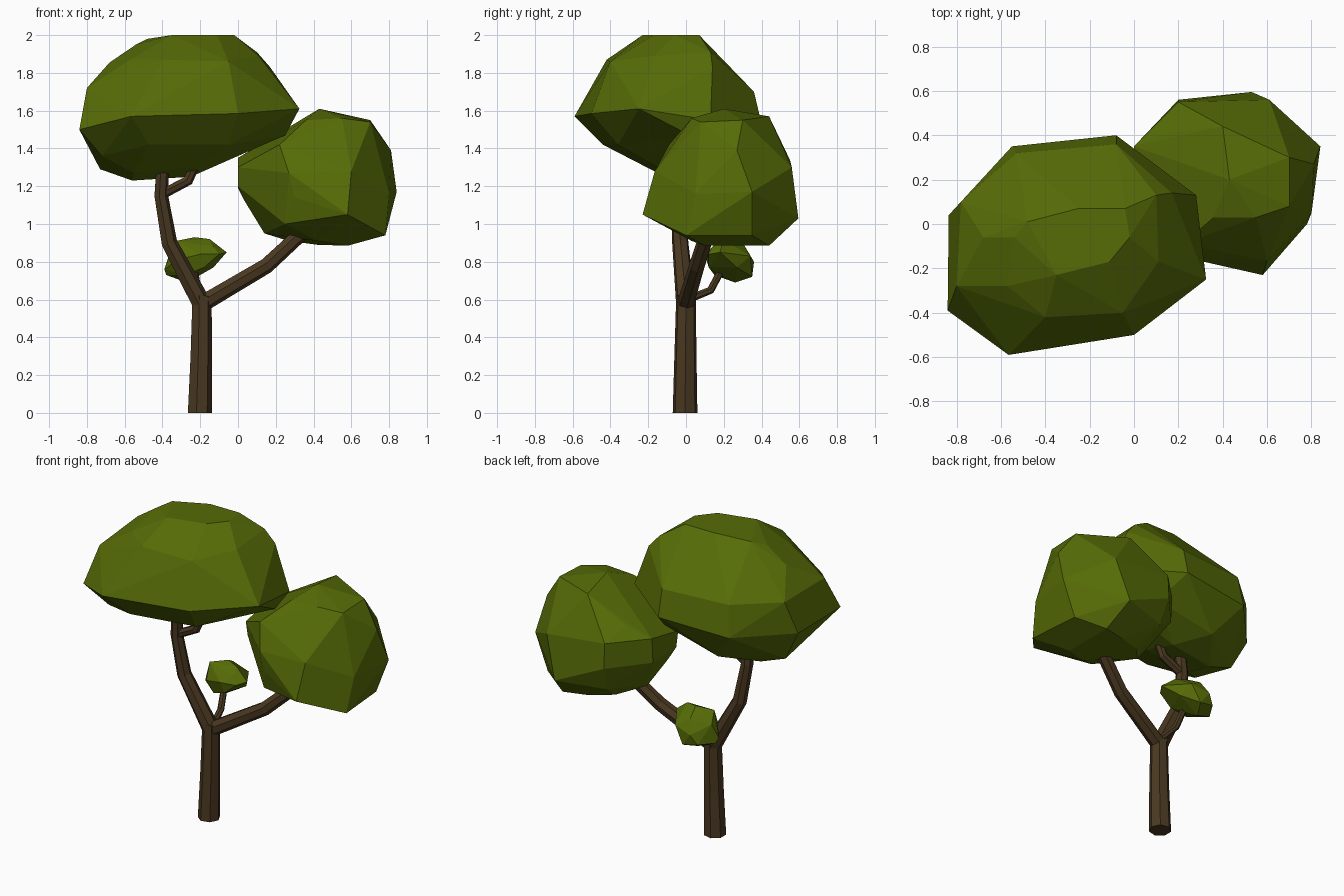
import bpy, bmesh, math
from mathutils import Vector


def material(name, rgb):
    m = bpy.data.materials.new(name)
    m.diffuse_color = (*rgb, 1)
    return m


BARK = material("brown bark", (0.068, 0.040, 0.015))
LEAF = material("olive green leaves", (0.092, 0.148, 0.002))


def finish(name, bm, mat):
    bmesh.ops.recalc_face_normals(bm, faces=bm.faces[:])
    me = bpy.data.meshes.new(name)
    bm.to_mesh(me)
    bm.free()
    me.materials.append(mat)
    ob = bpy.data.objects.new(name, me)
    bpy.context.collection.objects.link(ob)
    return ob


def limb(name, path, sides=7):
    """Faceted tube through (x, y, z, radius) points."""
    bm = bmesh.new()
    pts = [Vector(p[:3]) for p in path]
    rings = []
    for i, p in enumerate(pts):
        t = pts[min(i + 1, len(pts) - 1)] - pts[max(i - 1, 0)]
        if i == 0 and p.z == 0:
            t = Vector((0, 0, 1))
        t.normalize()
        u = Vector((0, 1, 0)).cross(t).normalized()
        v = t.cross(u)
        r = path[i][3]
        rings.append([bm.verts.new(p + r * (math.cos(a) * u + math.sin(a) * v))
                      for a in (math.tau * k / sides for k in range(sides))])
    for a, b in zip(rings, rings[1:]):
        for k in range(sides):
            n = (k + 1) % sides
            bm.faces.new((a[k], a[n], b[n], b[k]))
    bm.faces.new(rings[0])
    bm.faces.new(rings[-1])
    return finish(name, bm, BARK)


def crown(name, points):
    """Faceted leaf clump: hull around a few corner points."""
    bm = bmesh.new()
    for p in points:
        bm.verts.new(p)
    bmesh.ops.convex_hull(bm, input=bm.verts[:])
    bmesh.ops.delete(bm, geom=[v for v in bm.verts if not v.link_faces], context='VERTS')
    bmesh.ops.dissolve_limit(bm, angle_limit=math.radians(6),
                             verts=bm.verts[:], edges=bm.edges[:])
    return finish(name, bm, LEAF)


# trunk and branches
limb("trunk", [(-0.205, -0.005, 0, 0.067), (-0.197, -0.003, 0.3, 0.06), (-0.193, 0, 0.62, 0.053)])
limb("left_branch", [(-0.19, 0, 0.57, 0.053), (-0.365, -0.03, 0.9, 0.044),
                     (-0.408, -0.045, 1.15, 0.038), (-0.395, -0.06, 1.4, 0.034)])
limb("right_branch", [(-0.19, 0, 0.58, 0.047), (0.15, 0.06, 0.78, 0.043),
                      (0.42, 0.14, 1.03, 0.04)])
limb("upper_twig", [(-0.40, -0.045, 1.16, 0.028), (-0.265, -0.05, 1.23, 0.028),
                    (-0.19, -0.05, 1.40, 0.027)])
limb("back_twig", [(-0.19, 0.02, 0.605, 0.022), (-0.215, 0.13, 0.65, 0.021),
                   (-0.235, 0.2, 0.78, 0.02)])

# large upper left crown: rim, shoulder, top, underside
crown("large_crown", [
    (-0.84, -0.39, 1.50), (-0.565, -0.59, 1.57), (0, -0.50, 1.585), (0.325, -0.25, 1.61),
    (0.28, 0.13, 1.55), (-0.08, 0.40, 1.53), (-0.55, 0.35, 1.50), (-0.835, 0.04, 1.49),
    (-0.80, -0.28, 1.72), (-0.78, 0.10, 1.70), (-0.53, 0.32, 1.70), (-0.08, 0.36, 1.70),
    (-0.57, -0.28, 1.87), (-0.40, -0.42, 1.87), (-0.05, -0.40, 1.86), (0.11, -0.17, 1.89),
    (0.10, 0.13, 1.91), (0.17, 0.14, 1.83), (-0.68, -0.06, 1.855), (-0.3, 0.22, 1.83),
    (-0.35, -0.23, 2.0), (-0.11, -0.17, 2.0), (-0.02, -0.06, 2.0), (-0.04, 0.07, 2.0),
    (-0.25, 0.07, 2.0), (-0.48, 0.01, 1.98), (-0.54, -0.06, 1.95),
    (-0.72, -0.30, 1.36), (-0.47, -0.44, 1.42), (-0.05, -0.36, 1.42), (0.25, 0.02, 1.47),
    (0.0, 0.22, 1.39), (-0.40, 0.24, 1.30), (-0.73, 0.02, 1.29),
    (-0.56, 0.03, 1.23), (-0.25, 0.06, 1.25), (-0.55, -0.15, 1.27), (-0.22, -0.15, 1.30),
])

# right crown, reaching left to x = 0 under the large one
crown("right_crown", [
    (0.43, 0.20, 1.61), (0.40, 0.44, 1.57), (0.57, 0.27, 1.58), (0.70, 0.30, 1.55),
    (0.70, 0.08, 1.54), (0.55, 0.03, 1.56), (0.36, 0.03, 1.55),
    (0.14, 0.41, 1.42), (0.0, 0.35, 1.35), (0.0, 0.34, 1.19), (0.0, 0.08, 1.30),
    (0.0, 0.10, 1.20), (0.03, 0.14, 1.13), (0.20, 0.55, 1.34),
    (0.20, 0.56, 1.18), (0.53, 0.595, 1.03), (0.61, 0.56, 1.30), (0.84, 0.35, 1.17),
    (0.81, 0.27, 1.39), (0.80, 0.05, 1.16), (0.78, 0.0, 0.94), (0.58, -0.23, 1.05),
    (0.30, -0.15, 1.14), (0.27, -0.16, 1.27), (0.60, -0.165, 1.28), (0.22, -0.09, 1.42),
    (0.22, 0.50, 1.02), (0.58, 0.44, 0.885), (0.42, 0.40, 0.89), (0.27, 0.34, 0.91),
    (0.42, 0.03, 0.91), (0.14, 0.20, 0.95), (0.25, -0.09, 1.0), (0.75, 0.35, 0.94),
    (0.58, 0.1, 0.885),
])

# small back crown
crown("small_crown", [
    (-0.39, 0.22, 0.76), (-0.36, 0.25, 0.85), (-0.33, 0.18, 0.91), (-0.23, 0.23, 0.93),
    (-0.15, 0.20, 0.92), (-0.06, 0.18, 0.85), (-0.10, 0.12, 0.84), (-0.13, 0.27, 0.77),
    (-0.27, 0.26, 0.69), (-0.38, 0.24, 0.73), (-0.20, 0.10, 0.84), (-0.32, 0.13, 0.81),
    (-0.18, 0.12, 0.77), (-0.28, 0.15, 0.73), (-0.22, 0.35, 0.72), (-0.32, 0.34, 0.74),
    (-0.28, 0.36, 0.80), (-0.16, 0.34, 0.83), (-0.25, 0.31, 0.885), (-0.13, 0.14, 0.88),
])
